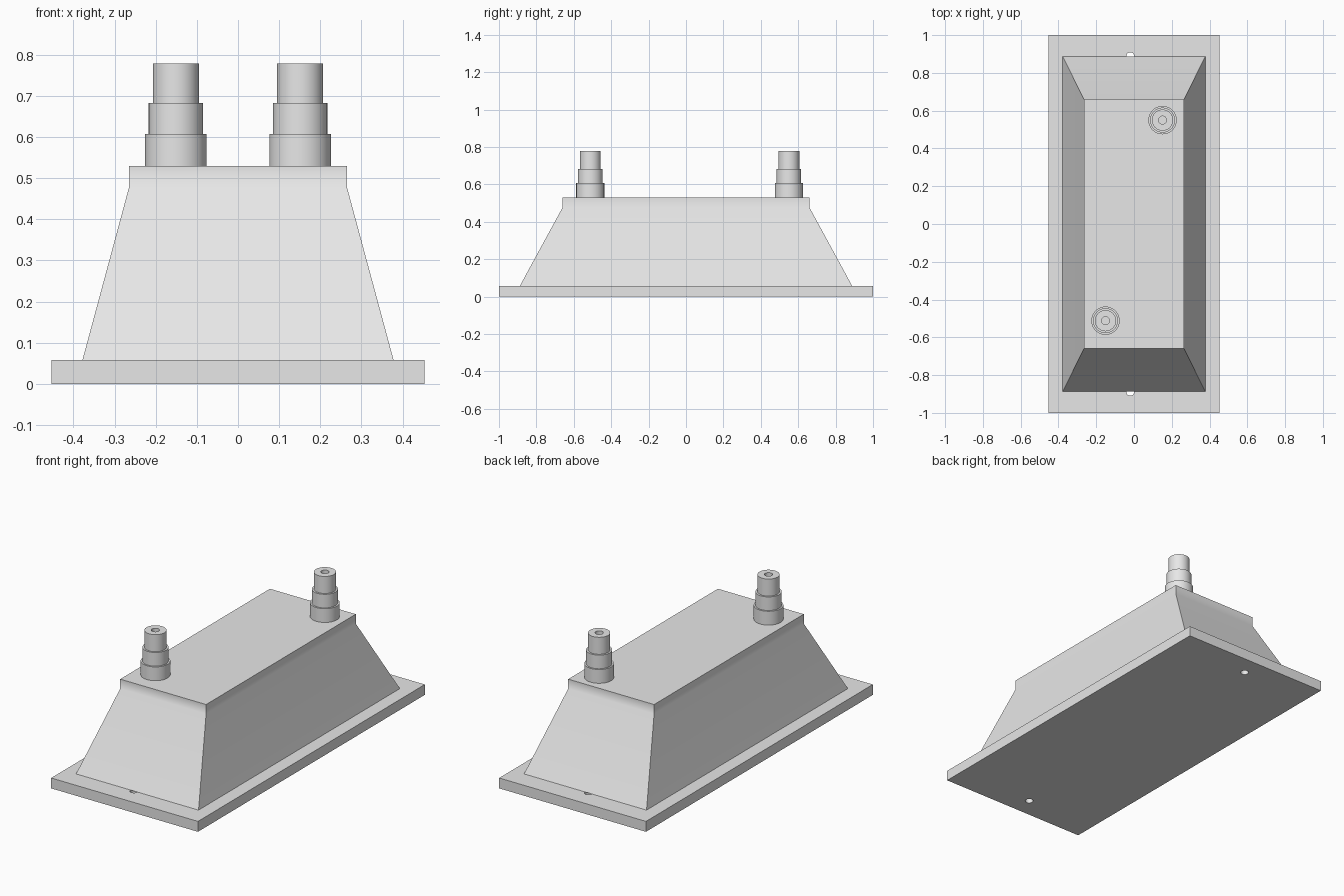
import bpy, bmesh, math

cube = bpy.data.objects.get("Cube")
if cube:
    bpy.data.objects.remove(cube, do_unlink=True)

grey = bpy.data.materials.new("light grey")
grey.use_nodes = True
grey.diffuse_color = (0.8, 0.8, 0.8, 1)
grey.node_tree.nodes["Principled BSDF"].inputs["Base Color"].default_value = grey.diffuse_color


def activate(obj):
    bpy.ops.object.select_all(action='DESELECT')
    obj.select_set(True)
    bpy.context.view_layer.objects.active = obj


def make_object(name, bm):
    bmesh.ops.recalc_face_normals(bm, faces=bm.faces)
    mesh = bpy.data.meshes.new(name)
    bm.to_mesh(mesh)
    bm.free()
    mesh.materials.append(grey)
    obj = bpy.data.objects.new(name, mesh)
    bpy.context.collection.objects.link(obj)
    return obj


def smooth(obj):
    activate(obj)
    bpy.ops.object.shade_smooth_by_angle(angle=math.radians(30))


def stacked_rectangles(name, levels):
    """Closed solid through rectangles given as (half width, half length, z)."""
    bm = bmesh.new()
    rings = [[bm.verts.new((sx * w, sy * l, z))
              for sx, sy in ((-1, -1), (1, -1), (1, 1), (-1, 1))]
             for w, l, z in levels]
    for low, high in zip(rings, rings[1:]):
        for i in range(4):
            j = (i + 1) % 4
            bm.faces.new((low[i], low[j], high[j], high[i]))
    bm.faces.new(rings[0][::-1])
    bm.faces.new(rings[-1])
    return make_object(name, bm)


def lathe(name, profile, location, sides=48):
    """Spin a (radius, z) profile around the vertical axis."""
    bm = bmesh.new()
    verts = [bm.verts.new((r, 0, z)) for r, z in profile]
    edges = [bm.edges.new(pair) for pair in zip(verts, verts[1:])]
    bmesh.ops.spin(bm, geom=verts + edges, cent=(0, 0, 0), axis=(0, 0, 1),
                   angle=math.tau, steps=sides, use_duplicate=False)
    bmesh.ops.remove_doubles(bm, verts=bm.verts, dist=0.0001)
    obj = make_object(name, bm)
    obj.location = location
    return obj


# Flat base plate with two screw holes
plate_top, body_top = 0.058, 0.53
plate = stacked_rectangles("base_plate", [(0.453, 1, 0), (0.453, 1, plate_top)])
for y in (-0.888, 0.888):
    cutter = lathe("hole_cutter", [(0, -0.05), (0.021, -0.05), (0.021, 0.1), (0, 0.1)],
                   (-0.02, y, 0), 32)
    cutter.hide_render = True
    cut = plate.modifiers.new("screw_hole", 'BOOLEAN')
    cut.operation = 'DIFFERENCE'
    cut.solver = 'EXACT'
    cut.object = cutter
    activate(plate)
    bpy.ops.object.modifier_apply(modifier=cut.name)
    bpy.data.objects.remove(cutter, do_unlink=True)
smooth(plate)

# Tapered body with a short upright rim
body = stacked_rectangles("tapered_body", [(0.378, 0.888, plate_top),
                                           (0.265, 0.66, 0.477),
                                           (0.265, 0.66, body_top)])
smooth(body)
weighted = body.modifiers.new("weighted_normals", 'WEIGHTED_NORMAL')
weighted.keep_sharp = True

# Stepped hose connectors with a blind bore
connector = [(0.075, 0), (0.075, 0.077), (0.066, 0.077), (0.066, 0.153),
             (0.056, 0.153), (0.056, 0.248), (0.021, 0.248), (0.021, 0), (0, 0)]
for name, x, y in (("front_connector", -0.151, -0.512), ("rear_connector", 0.151, 0.55)):
    smooth(lathe(name, connector, (x, y, body_top)))
